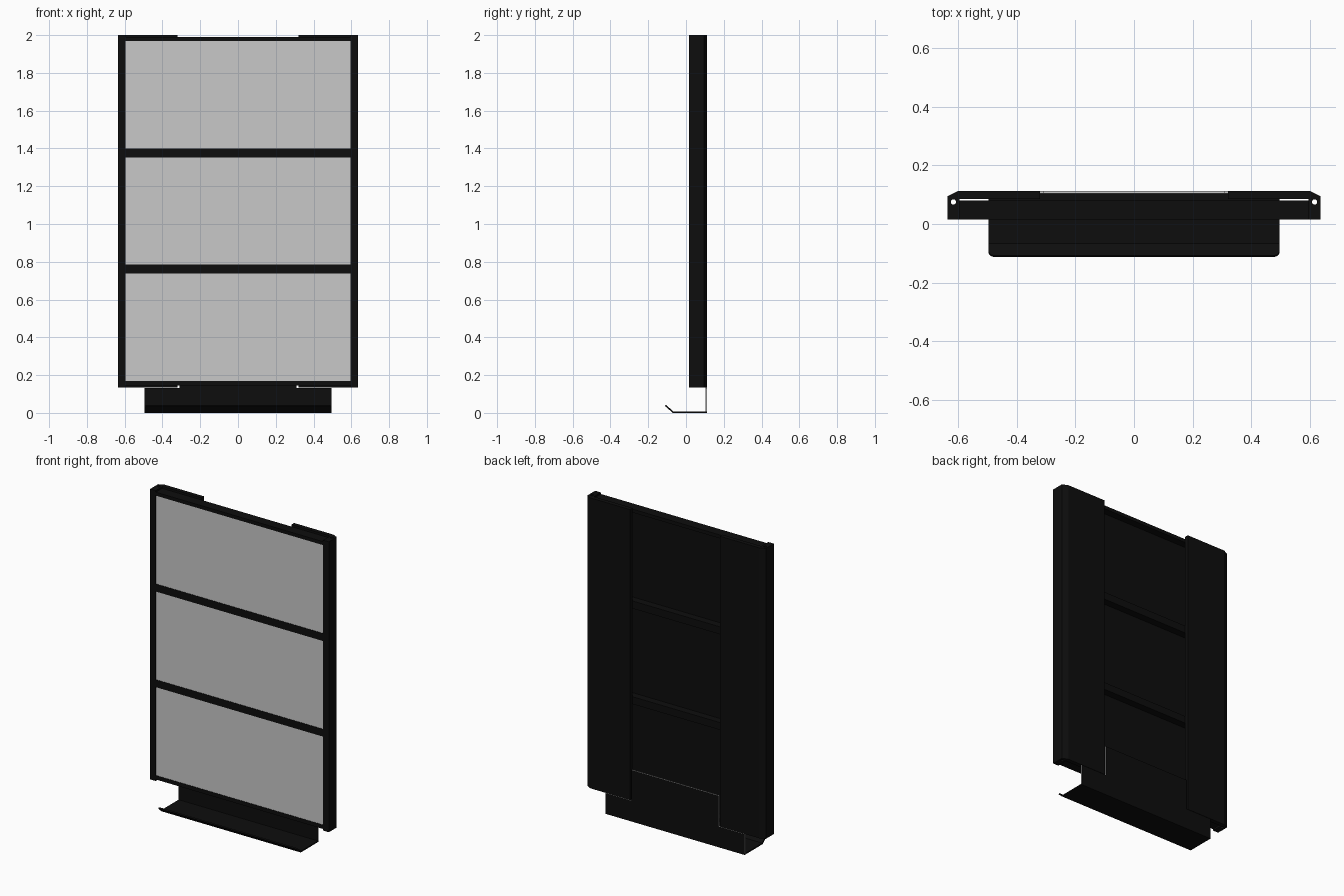
import bpy, bmesh
from mathutils import Matrix

cube = bpy.data.objects.get("Cube")
if cube:
    bpy.data.objects.remove(cube, do_unlink=True)


def material(name, value):
    mat = bpy.data.materials.new(name)
    mat.use_nodes = True
    col = (value, value, value, 1)
    mat.diffuse_color = col
    mat.node_tree.nodes["Principled BSDF"].inputs["Base Color"].default_value = col
    return mat


BLACK = material("black coated metal", 0.004)
GREY = material("light grey", 0.58)


def finish(name, bm, *mats):
    bmesh.ops.recalc_face_normals(bm, faces=bm.faces)
    me = bpy.data.meshes.new(name)
    bm.to_mesh(me)
    bm.free()
    for m in mats:
        me.materials.append(m)
    ob = bpy.data.objects.new(name, me)
    bpy.context.collection.objects.link(ob)
    return ob


def box(name, x, y, z, mat):
    """Box from (min, max) pairs."""
    bm = bmesh.new()
    bmesh.ops.create_cube(bm, size=1)
    for v in bm.verts:
        v.co = [(a + b) / 2 + c * (b - a) for (a, b), c in zip((x, y, z), v.co)]
    return finish(name, bm, mat)


def prism(points, along):
    """Extrude a closed loop of 3D points by a vector."""
    bm = bmesh.new()
    face = bm.faces.new([bm.verts.new(p) for p in points])
    new = bmesh.ops.extrude_face_region(bm, geom=[face])["geom"]
    bmesh.ops.translate(bm, verts=[v for v in new if isinstance(v, bmesh.types.BMVert)], vec=along)
    return bm


FRONT, BACK, INNER = 0.015, 0.112, 0.595
BOTTOM, TOP = 0.135, 2.0

# Side posts, each with a chamfered back wing and a screw channel
section = [(INNER, FRONT), (0.635, FRONT), (0.635, 0.095), (0.6, BACK),
           (0.32, BACK), (0.32, 0.085), (INNER, 0.085)]
for side, label in ((1, "left"), (-1, "right")):
    bm = prism([(side * x, y, BOTTOM) for x, y in section], (0, 0, TOP - BOTTOM))
    post = finish(label + "_post", bm, BLACK)
    bm = bmesh.new()
    bmesh.ops.create_cone(bm, cap_ends=True, segments=16, radius1=0.009, radius2=0.009,
                          depth=3, matrix=Matrix.Translation((side * 0.615, 0.075, 1)))
    cutter = finish(label + "_channel_cutter", bm, BLACK)
    cutter.hide_render = True
    cutter.hide_set(True)
    cut = post.modifiers.new("screw channel", "BOOLEAN")
    cut.operation = "DIFFERENCE"
    cut.solver = "EXACT"
    cut.object = cutter

# Horizontal rails
rails = {"bottom_rail": (0.145, 0.17), "lower_rail": (0.738, 0.785),
         "upper_rail": (1.352, 1.4), "top_rail": (1.968, 1.99)}
for name, z in rails.items():
    box(name, (-INNER, INNER), (FRONT, 0.08), z, BLACK)

# Backing sheet and the three front panels between the rails
box("backing_sheet", (-INNER, INNER), (0.025, 0.033), (0.15, 1.98), BLACK)
spans = list(rails.values())
for name, low, high in zip(("lower", "middle", "upper"), spans, spans[1:]):
    box(name + "_panel", (-INNER, INNER), (0.018, 0.025), (low[1], high[0]), GREY)

# Bracket plate: narrow tongue on a wide foot, with bare cut edges
half = [(0.495, 0.008), (0.495, 0.133), (0.31, 0.133), (0.31, 0.33)]
outline = half + [(-x, z) for x, z in reversed(half)]
bm = prism([(x, 0.104, z) for x, z in outline], (0, BACK - 0.104, 0))
bm.normal_update()
for f in bm.faces:
    f.material_index = 0 if abs(f.normal.y) > 0.5 else 1
finish("bracket_plate", bm, BLACK, GREY)

# Bracket tray with an upturned lip and rounded lip corners
tray = [(BACK, 0), (-0.07, 0), (-0.112, 0.037), (-0.107, 0.043), (-0.067, 0.008), (BACK, 0.008)]
bm = prism([(-0.495, y, z) for y, z in tray], (0.99, 0, 0))
corners = [e for e in bm.edges
           if all(v.co.y < -0.1 for v in e.verts) and e.calc_length() < 0.1]
bmesh.ops.bevel(bm, geom=corners, offset=0.018, segments=4, profile=0.5, affect="EDGES")
finish("bracket_tray", bm, BLACK)
